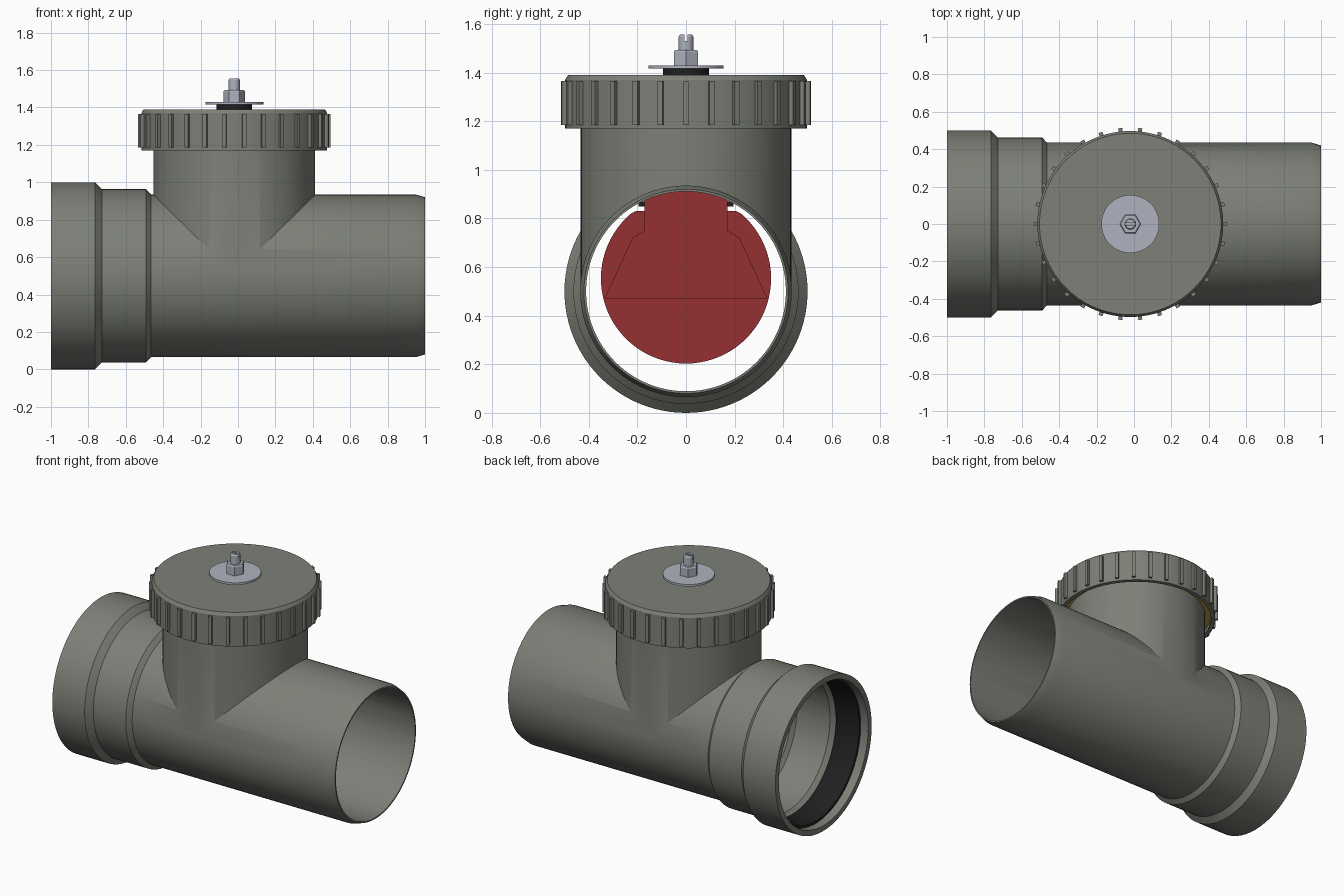
import bpy, bmesh, math
from mathutils import Matrix, Vector

if "Cube" in bpy.data.objects:
    bpy.data.objects.remove(bpy.data.objects["Cube"])

CX = -0.02      # branch axis
AXIS_Z = 0.5    # main pipe axis height


def material(name, rgb):
    m = bpy.data.materials.new(name)
    m.diffuse_color = (*rgb, 1)
    m.use_nodes = True
    m.node_tree.nodes["Principled BSDF"].inputs["Base Color"].default_value = m.diffuse_color
    return m


GREY = material("pipe grey", (0.205, 0.215, 0.185))
STEEL = material("steel", (0.43, 0.45, 0.52))
BLACK = material("rubber black", (0.014, 0.014, 0.014))
RED = material("flap red", (0.30, 0.030, 0.031))
YELLOW = material("seal yellow", (0.50, 0.36, 0.03))


def finish(name, bm, mat):
    bmesh.ops.remove_doubles(bm, verts=bm.verts, dist=1e-6)
    bmesh.ops.recalc_face_normals(bm, faces=bm.faces)
    me = bpy.data.meshes.new(name)
    bm.to_mesh(me)
    bm.free()
    me.materials.append(mat)
    ob = bpy.data.objects.new(name, me)
    bpy.context.collection.objects.link(ob)
    return ob


def lathe(name, profile, mat, axis="Z", segs=96):
    """Revolve a closed (radius, position) profile about the branch or main axis."""
    bm = bmesh.new()
    rings = []
    for r, h in profile:
        ring = []
        for i in range(segs):
            a = 2 * math.pi * i / segs
            c, s = r * math.cos(a), r * math.sin(a)
            ring.append(bm.verts.new((CX + c, s, h) if axis == "Z" else (h, c, AXIS_Z + s)))
        rings.append(ring)
    for k in range(len(rings)):
        n = (k + 1) % len(rings)
        if profile[k][0] == 0 and profile[n][0] == 0:
            continue
        for i in range(segs):
            j = (i + 1) % segs
            bm.faces.new((rings[k][i], rings[k][j], rings[n][j], rings[n][i]))
    return finish(name, bm, mat)


def rod(name, r, h0, h1, mat, axis="Z", segs=96):
    return lathe(name, [(0, h0), (r, h0), (r, h1), (0, h1)], mat, axis, segs)


def box(bm, center, size, spin=0.0):
    """Box placed relative to the branch axis and turned around it."""
    m = (Matrix.Translation((CX, 0, 0)) @ Matrix.Rotation(spin, 4, "Z")
         @ Matrix.Translation(center) @ Matrix.Diagonal((*size, 1)))
    bmesh.ops.create_cube(bm, size=1, matrix=m)


def plate(name, outline, x0, x1, mat):
    """Flat plate from a (y, z) outline, thick along x."""
    bm = bmesh.new()
    f = bm.faces.new([bm.verts.new((x0, y, z)) for y, z in outline])
    ext = bmesh.ops.extrude_face_region(bm, geom=[f])
    bmesh.ops.translate(bm, vec=Vector((x1 - x0, 0, 0)),
                        verts=[g for g in ext["geom"] if isinstance(g, bmesh.types.BMVert)])
    return finish(name, bm, mat)


def combine(ob, other, operation):
    mod = ob.modifiers.new("join", "BOOLEAN")
    mod.operation, mod.object, mod.solver = operation, other, "EXACT"
    bpy.context.view_layer.objects.active = ob
    bpy.ops.object.modifier_apply(modifier=mod.name)
    bpy.data.objects.remove(other, do_unlink=True)


# Tee body: socket and spigot pipe joined with the branch, then bored out
body = lathe("tee_pipe", [(0, -1), (0.5, -1), (0.5, -0.765), (0.463, -0.728), (0.463, -0.492),
                          (0.435, -0.465), (0.435, 0.95), (0.42, 1), (0, 1)], GREY, "X")
combine(body, rod("branch", 0.433, AXIS_Z, 1.34, GREY), "UNION")
bore = lathe("bore", [(0, -1.1), (0.465, -1.1), (0.465, -0.77), (0.438, -0.74), (0.438, -0.50),
                      (0.411, -0.48), (0.411, 1.1), (0, 1.1)], GREY, "X")
combine(bore, rod("branch_bore", 0.409, AXIS_Z, 1.45, GREY), "UNION")
combine(body, bore, "DIFFERENCE")

# Rubber ring in the socket
lathe("socket_gasket", [(0.467, -0.945), (0.45, -0.945), (0.442, -0.92), (0.442, -0.80),
                        (0.45, -0.775), (0.467, -0.775)], BLACK, "X")

# Screw cap with grip ribs and its seal
lathe("screw_cap", [(0, 1.39), (0.485, 1.39), (0.497, 1.37), (0.497, 1.17), (0.47, 1.17),
                    (0.47, 1.345), (0, 1.345)], GREY)
bm = bmesh.new()
for i in range(30):
    box(bm, (0.502, 0, 1.275), (0.026, 0.022, 0.18), 2 * math.pi * i / 30)
finish("cap_ribs", bm, GREY)
lathe("cap_seal", [(0.433, 1.20), (0.47, 1.20), (0.47, 1.24), (0.433, 1.24)], YELLOW)

# Centre fixing: rubber washer, steel washer, nut and slotted bolt
rod("rubber_washer", 0.095, 1.388, 1.416, BLACK, segs=48)
rod("steel_washer", 0.155, 1.416, 1.430, STEEL, segs=64)
lathe("hex_nut", [(0, 1.43), (0.058, 1.43), (0.058, 1.485), (0.052, 1.493), (0, 1.493)],
      STEEL, segs=6)
bolt = lathe("bolt", [(0, 1.10), (0.031, 1.10), (0.031, 1.547), (0.025, 1.556), (0, 1.556)],
             STEEL, segs=32)
bm = bmesh.new()
box(bm, (0, 0, 1.56), (0.1, 0.012, 0.06))
combine(bolt, finish("slot_cutter", bm, STEEL), "DIFFERENCE")

# Flap: round disc with flattened top, hanging on a shouldered bracket
circle = [(0.35 * math.cos(a), min(0.83, 0.553 + 0.35 * math.sin(a)))
          for a in (2 * math.pi * i / 80 for i in range(80))]
plate("flap_disc", circle, CX - 0.012, CX + 0.012, RED)
half = [(0.17, 1.15), (0.17, 0.75), (0.22, 0.72), (0.335, 0.47)]
plate("flap_bracket", half + [(-y, z) for y, z in reversed(half)], CX + 0.012, CX + 0.03, RED)
bm = bmesh.new()
for side in (-1, 1):
    box(bm, (0.01, side * 0.182, 0.86), (0.02, 0.028, 0.02))
finish("hinge_pins", bm, BLACK)

# Smooth the curved surfaces, keep hard edges
for ob in bpy.context.scene.objects:
    ob.select_set(ob.name not in {"hex_nut", "cap_ribs", "hinge_pins"})
bpy.context.view_layer.objects.active = body
bpy.ops.object.shade_smooth_by_angle(angle=math.radians(25))
